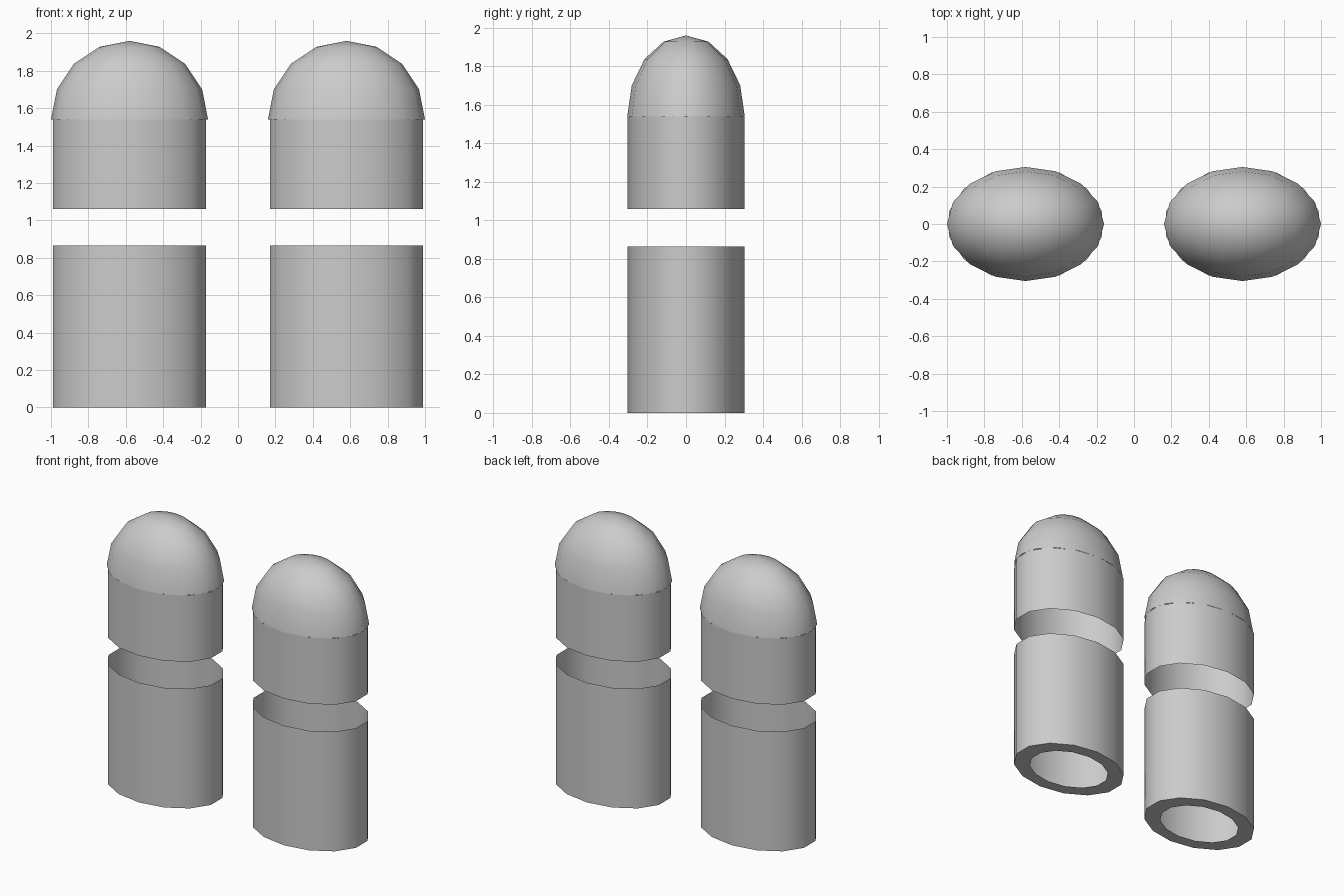
import bpy, bmesh, math

if "Cube" in bpy.data.objects:
    bpy.data.objects.remove(bpy.data.objects["Cube"])

RX, RY = 0.42, 0.305      # oval radii
OFFSET = 0.58             # distance of each capsule from the centre
SIDES = 14


def finish(name, bm, x, angle=40):
    bm.normal_update()
    mesh = bpy.data.meshes.new(name)
    bm.to_mesh(mesh)
    bm.free()
    obj = bpy.data.objects.new(name, mesh)
    bpy.context.collection.objects.link(obj)
    obj.location.x = x
    bpy.ops.object.select_all(action='DESELECT')
    obj.select_set(True)
    bpy.context.view_layer.objects.active = obj
    bpy.ops.object.shade_smooth_by_angle(angle=math.radians(angle))
    return obj


def oval(bm, z, scale=1.0):
    # a corner sits on the +y and -y axis
    step = 2 * math.pi / SIDES
    return [bm.verts.new((RX * scale * math.sin(i * step),
                          RY * scale * -math.cos(i * step), z))
            for i in range(SIDES)]


def bridge(bm, low, high):
    for i in range(SIDES):
        j = (i + 1) % SIDES
        bm.faces.new((low[i], low[j], high[j], high[i]))


def tube(name, x, z0, z1, hole=None):
    bm = bmesh.new()
    low, high = oval(bm, z0), oval(bm, z1)
    bridge(bm, low, high)
    if hole:
        bridge(bm, oval(bm, z0, hole), low)
    finish(name, bm, x)


def dome(name, x, z):
    # upper half of an oval sphere
    bm = bmesh.new()
    bmesh.ops.create_uvsphere(bm, u_segments=16, v_segments=8, radius=1)
    bmesh.ops.delete(bm, geom=[v for v in bm.verts if v.co.z < -0.01],
                     context='VERTS')
    for v in bm.verts:
        v.co = (v.co.x * RX, v.co.y * RY, v.co.z * 0.42 + z)
    finish(name, bm, x, 60)


for side, x in (("left", -OFFSET), ("right", OFFSET)):
    # lower sleeve with an inward rim around the bottom opening
    tube(side + "_lower_sleeve", x, 0.0, 0.865, hole=0.71)
    # upper sleeve and its rounded cap
    tube(side + "_upper_sleeve", x, 1.06, 1.54)
    dome(side + "_dome_cap", x, 1.54)
